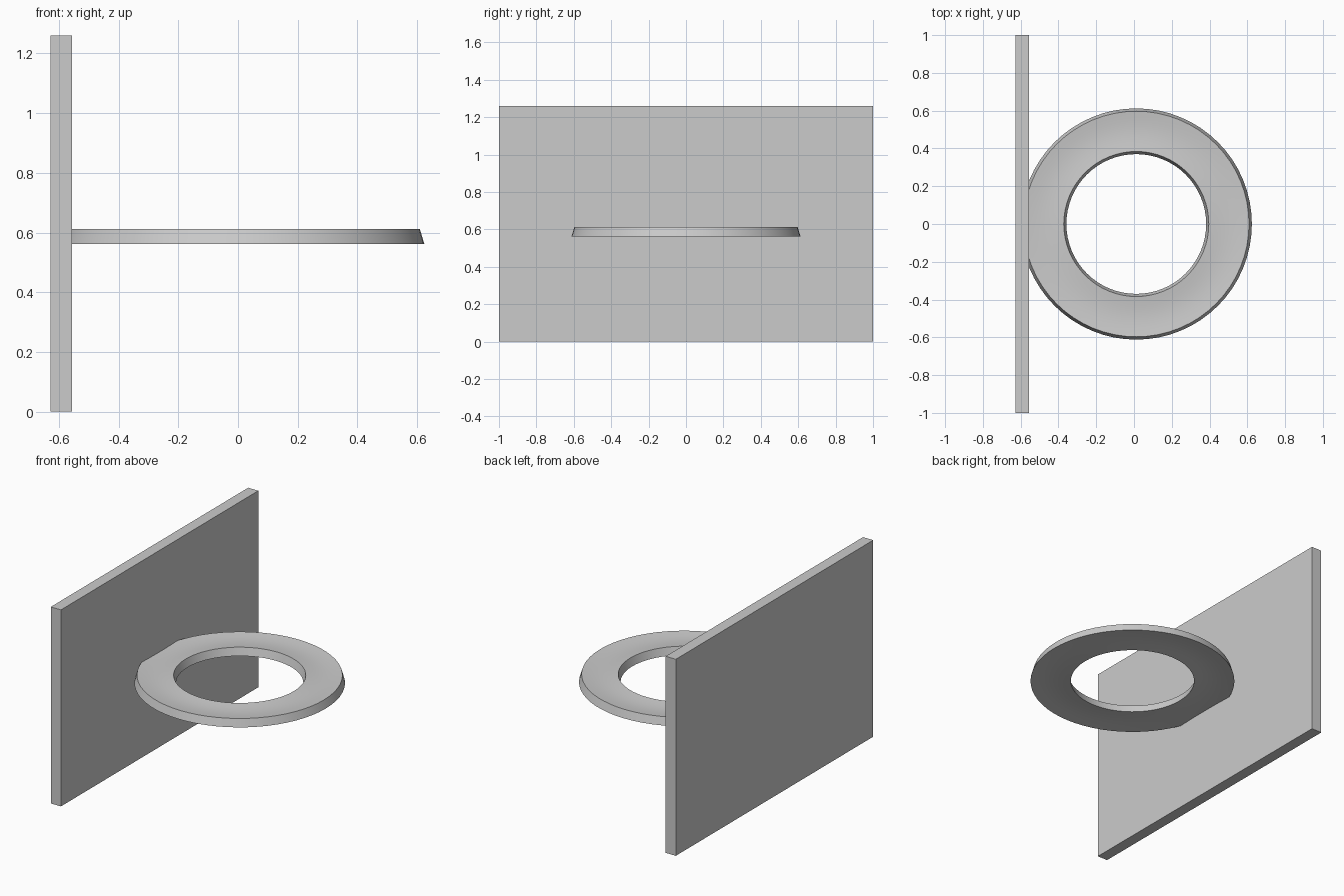
import bpy, bmesh, math

cube = bpy.data.objects.get("Cube")
if cube:
    bpy.data.objects.remove(cube)

# Upright rectangular board
bpy.ops.mesh.primitive_cube_add(size=1, location=(-0.592, 0, 0.63))
board = bpy.context.object
board.name = "backboard"
board.scale = (0.072, 2, 1.26)
bpy.ops.object.transform_apply(location=False, rotation=False, scale=True)

# Ring cross-section: sloped rims, shallow dish above and hollow below
SEGMENTS, STEPS, DISH = 64, 8, 0.008
BOTTOM, TOP = 0.562, 0.612


def dished_edge(r_start, r_end, z, depth):
    points = []
    for i in range(STEPS + 1):
        t = i / STEPS
        points.append((r_start + (r_end - r_start) * t,
                       z + depth * math.sin(math.pi * t)))
    return points


profile = (dished_edge(0.37, 0.612, BOTTOM, DISH)
           + dished_edge(0.597, 0.384, TOP, -DISH))

# Sweep the section round a vertical axis
bm = bmesh.new()
verts = [bm.verts.new((r, 0, z)) for r, z in profile]
edges = [bm.edges.new((v, verts[(i + 1) % len(verts)]))
         for i, v in enumerate(verts)]
bmesh.ops.spin(bm, geom=verts + edges, cent=(0, 0, 0), axis=(0, 0, 1),
               angle=math.tau, steps=SEGMENTS)
bmesh.ops.remove_doubles(bm, verts=bm.verts, dist=0.0001)
bmesh.ops.recalc_face_normals(bm, faces=bm.faces)
mesh = bpy.data.meshes.new("ring")
bm.to_mesh(mesh)
bm.free()
ring = bpy.data.objects.new("ring", mesh)
ring.location.x = 0.012
bpy.context.collection.objects.link(ring)

# Smooth the dish while keeping the rims crisp
bpy.ops.object.select_all(action="DESELECT")
ring.select_set(True)
bpy.context.view_layer.objects.active = ring
bpy.ops.object.shade_smooth_by_angle(angle=math.radians(30))
